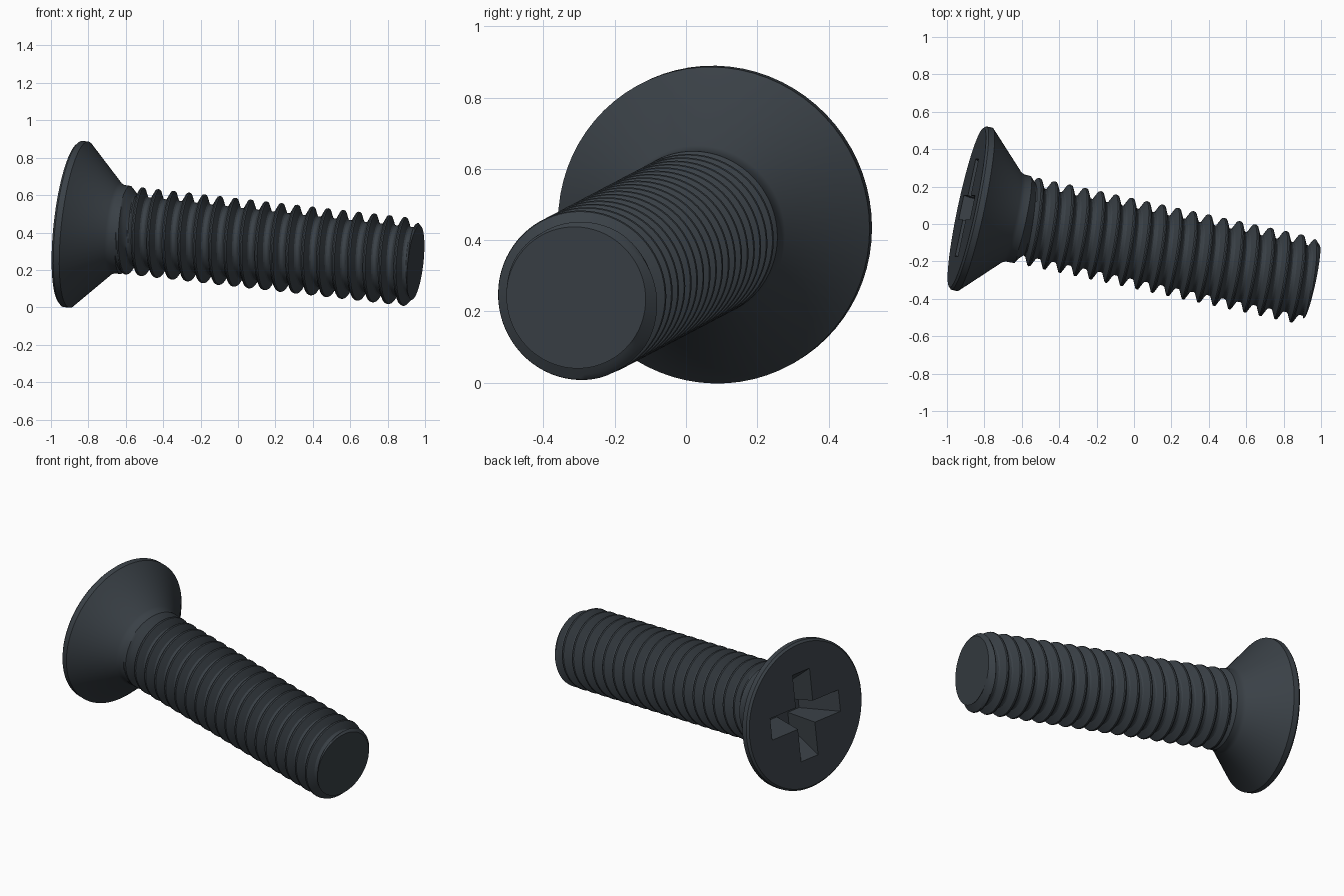
import bpy, bmesh
from math import cos, sin, pi, radians
from mathutils import Vector, Matrix

if "Cube" in bpy.data.objects:
    bpy.data.objects.remove(bpy.data.objects["Cube"])

# Tilted frame: local x runs from the head face to the tip
axis = Vector((1, -0.215, -0.113)).normalized()
side = (Vector((0, 1, 0)) - axis * axis.y).normalized()
frame = Matrix((axis, side, axis.cross(side))).transposed().to_4x4()
frame.translation = (-0.894, 0.0875, 0.447)

SIDES, ROWS = 72, 12
PITCH, CREST_AT = 0.0849, 1.856
START, END = 0.30, 1.897
MAJOR, ROOT, TIP = 0.237, 0.187, 0.20

steel = bpy.data.materials.new("dark blued steel")
steel.use_nodes = True
colour = (0.042, 0.052, 0.062, 1)
steel.diffuse_color = colour
steel.node_tree.nodes["Principled BSDF"].inputs["Base Color"].default_value = colour


def make_object(name, bm):
    mesh = bpy.data.meshes.new(name)
    bm.to_mesh(mesh)
    bm.free()
    obj = bpy.data.objects.new(name, mesh)
    bpy.context.collection.objects.link(obj)
    mesh.materials.append(steel)
    obj.matrix_world = frame
    return obj


def thread_radius(t, phase):
    """Narrow flat crest, straight flanks, wider flat root, fading at both ends."""
    off = abs((phase + 0.5) % 1 - 0.5)
    fall = min(max((off - 0.07) / 0.29, 0), 1)
    r = MAJOR - (MAJOR - ROOT) * fall
    r = max(r, MAJOR - (t - START))
    if t >= END:
        return TIP
    return min(r, TIP + (END - t))


def skin(bm, rows):
    grid = [[bm.verts.new(p) for p in row] for row in rows]
    for low, high in zip(grid, grid[1:]):
        for j in range(SIDES):
            bm.faces.new((low[j], low[j + 1], high[j + 1], high[j]))


def point(t, r, j):
    angle = 2 * pi * (j % SIDES) / SIDES
    return (t, r * cos(angle), r * sin(angle))


bm = bmesh.new()

# Countersunk head and neck
head = [(0, 0.435), (0.012, 0.447), (0.045, 0.447), (0.245, 0.247),
        (0.265, 0.238), (START, MAJOR)]
skin(bm, [[point(t, r, j) for j in range(SIDES + 1)] for t, r in head])

# Right-handed helical thread, trimmed square at both ends
turns = int((END - START) / PITCH) + 3
rows = []
for k in range(-ROWS * turns, ROWS * 2 + 1):
    row = []
    for j in range(SIDES + 1):
        t = CREST_AT + PITCH * (k / ROWS + j / SIDES - 0.75)
        t = min(max(t, START), END)
        row.append(point(t, thread_radius(t, k / ROWS), j))
    rows.append(row)
skin(bm, rows)

# Weld and close the head face and tip
bmesh.ops.remove_doubles(bm, verts=bm.verts, dist=0.0002)
bmesh.ops.holes_fill(bm, edges=[e for e in bm.edges if e.is_boundary], sides=0)
bmesh.ops.recalc_face_normals(bm, faces=bm.faces)
screw = make_object("countersunk_screw", bm)


# Tapered cross recess, one cutter per slot
def slot_cutter(name, turn):
    bm = bmesh.new()
    bmesh.ops.create_cube(bm, size=1)
    for v in bm.verts:
        deep = v.co.x > 0
        v.co = (0.2 if deep else -0.02,
                v.co.y * (0.26 if deep else 0.56),
                v.co.z * (0.085 if deep else 0.137))
    bmesh.ops.rotate(bm, verts=bm.verts, matrix=Matrix.Rotation(turn, 3, "X"))
    cutter = make_object(name, bm)
    cutter.hide_render = True
    return cutter


bpy.context.view_layer.objects.active = screw
screw.select_set(True)
for name, turn in (("level_slot", 0), ("upright_slot", radians(90))):
    cutter = slot_cutter(name, turn)
    mod = screw.modifiers.new(name, "BOOLEAN")
    mod.operation = "DIFFERENCE"
    mod.solver = "EXACT"
    mod.object = cutter
    bpy.ops.object.modifier_apply(modifier=mod.name)
    bpy.data.objects.remove(cutter)

bpy.ops.object.shade_smooth_by_angle(angle=radians(30))
